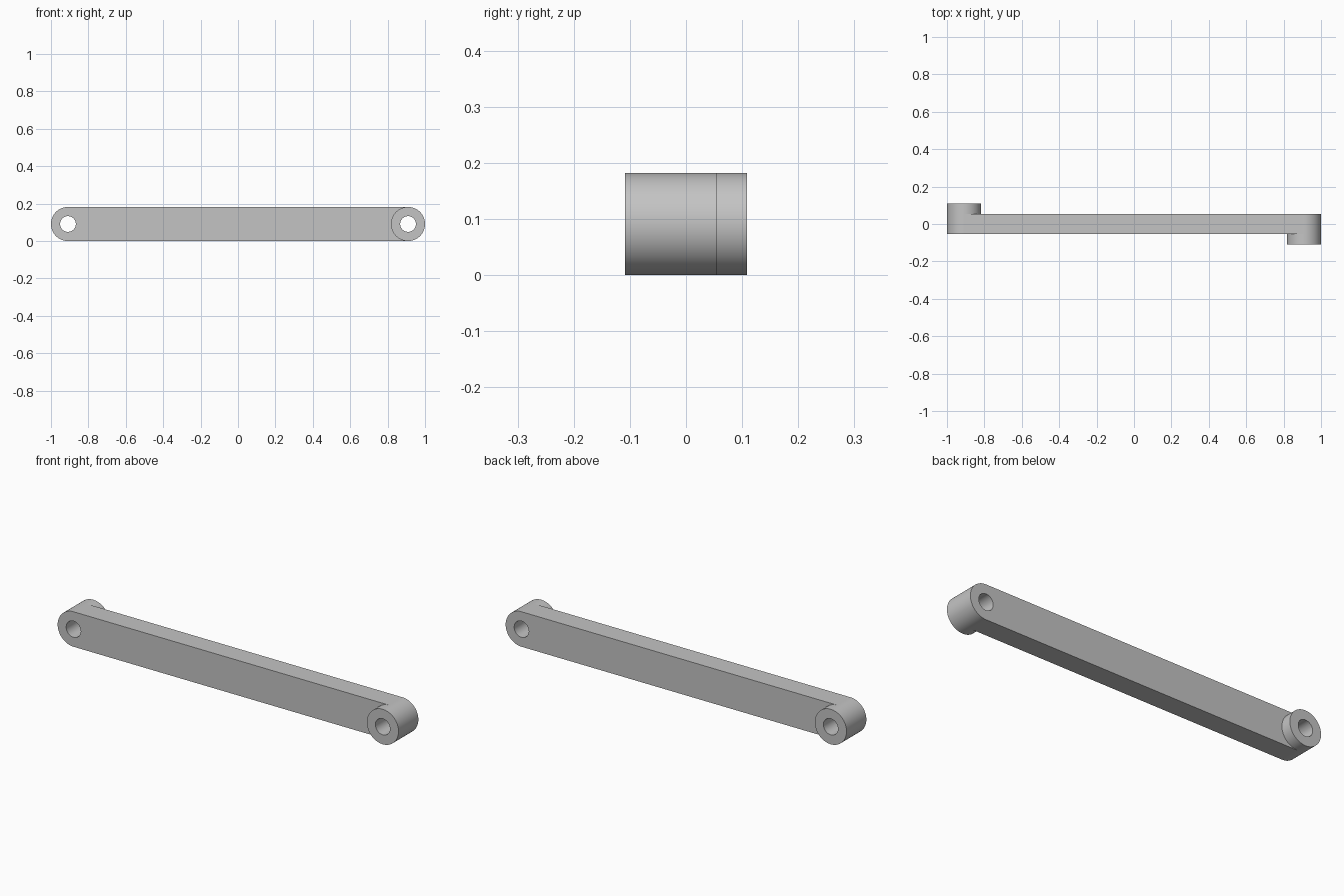
import bpy
import bmesh
from math import cos, sin, tau

cube = bpy.data.objects.get("Cube")
if cube:
    bpy.data.objects.remove(cube, do_unlink=True)

RADIUS = 0.091      # rounded ends and bosses
HOLE = 0.042        # pin holes
PIVOT = 1 - RADIUS  # pin centres at +-x
HALF = 0.054        # half the arm thickness
BOSS = 0.055        # boss projection
SEGS = 96

grey = bpy.data.materials.new("plain grey")
grey.use_nodes = True
colour = (0.55, 0.55, 0.55, 1)
grey.diffuse_color = colour
grey.node_tree.nodes["Principled BSDF"].inputs["Base Color"].default_value = colour

bm = bmesh.new()


def circle(x, radius):
    return [bm.verts.new((x + radius * cos(tau * i / SEGS), -HALF,
                          RADIUS + radius * sin(tau * i / SEGS)))
            for i in range(SEGS)]


def eye(x):
    """Flat ring around one pin hole; returns its outer circle."""
    outer, inner = circle(x, RADIUS), circle(x, HOLE)
    for i in range(SEGS):
        j = (i + 1) % SEGS
        bm.faces.new((outer[i], outer[j], inner[j], inner[i]))
    return outer


def extrude(faces, distance):
    result = bmesh.ops.extrude_face_region(bm, geom=faces)
    moved = [g for g in result["geom"] if isinstance(g, bmesh.types.BMVert)]
    bmesh.ops.translate(bm, verts=moved, vec=(0, distance, 0))


def ring_faces(side, y):
    """Ring quads of one eye lying in the plane at y."""
    return [f for f in bm.faces
            if len(f.verts) == 4
            and all(abs(v.co.y - y) < 1e-4 and v.co.x * side > 0 for v in f.verts)]


# Arm: two eyes joined by a web, thickened together
right_ring, left_ring = eye(PIVOT), eye(-PIVOT)
q = SEGS // 4
bm.faces.new(right_ring[q:3 * q + 1] + left_ring[3 * q:] + left_ring[:q + 1])
extrude(bm.faces[:], 2 * HALF)

# Bosses: one forward, one backward, at opposite ends
extrude(ring_faces(1, -HALF), -BOSS)
extrude(ring_faces(-1, HALF), BOSS)
bmesh.ops.recalc_face_normals(bm, faces=bm.faces[:])

mesh = bpy.data.meshes.new("link_arm")
bm.to_mesh(mesh)
bm.free()
mesh.materials.append(grey)
arm = bpy.data.objects.new("link_arm", mesh)
bpy.context.collection.objects.link(arm)

bpy.ops.object.select_all(action="DESELECT")
arm.select_set(True)
bpy.context.view_layer.objects.active = arm
bpy.ops.object.shade_smooth_by_angle()
